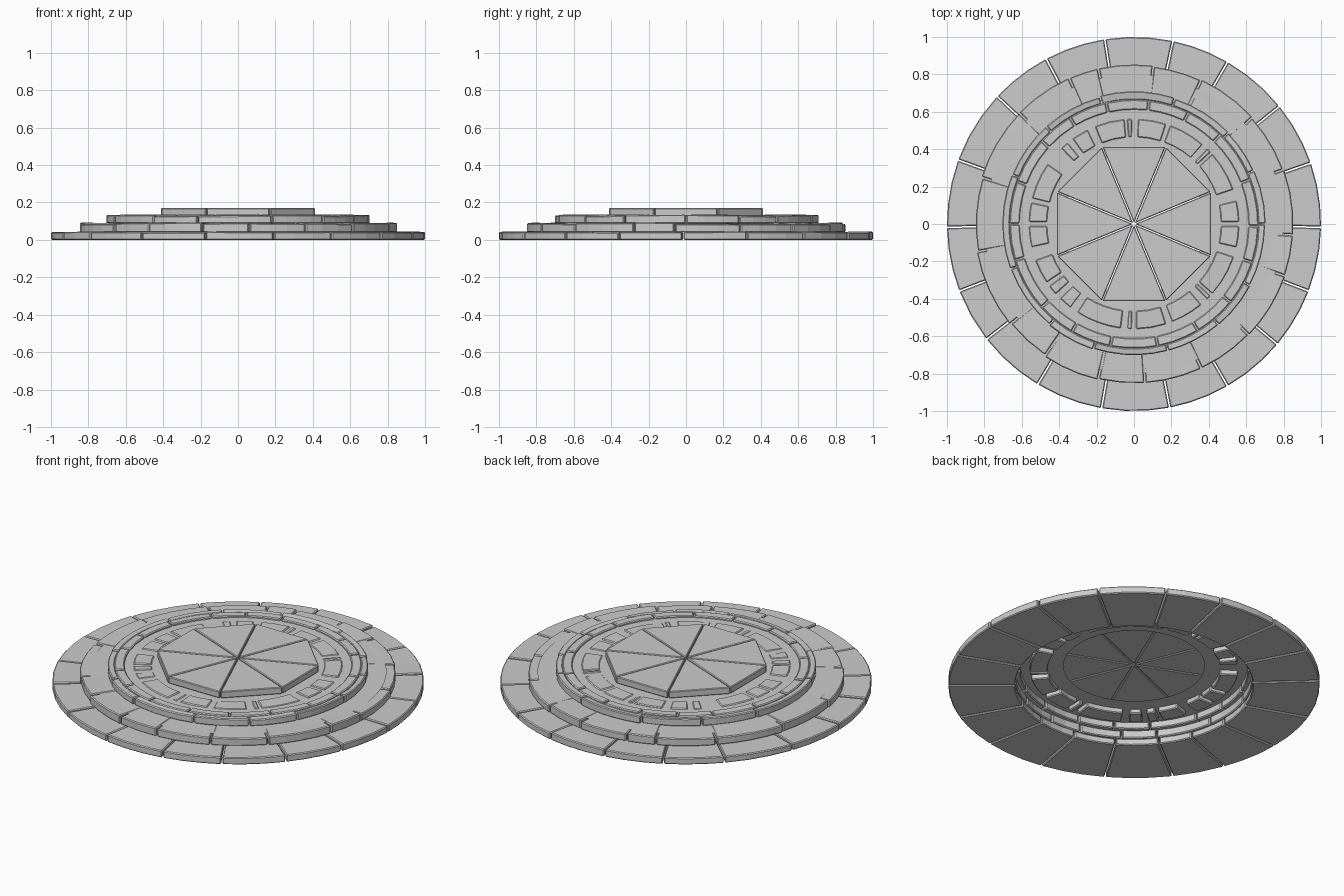
import bpy, bmesh, math, random

random.seed(4)
cube = bpy.data.objects.get("Cube")
if cube:
    bpy.data.objects.remove(cube, do_unlink=True)

stone = bpy.data.materials.new("grey_stone")
stone.use_nodes = True
COLOUR = (0.6, 0.6, 0.6, 1)
stone.diffuse_color = COLOUR
stone.node_tree.nodes["Principled BSDF"].inputs["Base Color"].default_value = COLOUR


def finish(name, bm, bevel=0.0):
    mesh = bpy.data.meshes.new(name)
    bm.to_mesh(mesh)
    bm.free()
    mesh.materials.append(stone)
    obj = bpy.data.objects.new(name, mesh)
    bpy.context.collection.objects.link(obj)
    if bevel:
        mod = obj.modifiers.new("worn_edges", "BEVEL")
        mod.width = bevel
        mod.segments = 1
        mod.limit_method = "ANGLE"
        mod.angle_limit = math.radians(40)
    return obj


def polar(r, a, z):
    return (r * math.cos(a), r * math.sin(a), z)


def add_block(bm, a0, a1, r0, r1, z0, z1, gap, wear):
    """One curved paving block, with constant-width joints and an uneven top."""
    steps = max(1, round((a1 - a0) / 7))
    a0, a1 = math.radians(a0), math.radians(a1)
    tilt_in, tilt_out, tilt_side = (random.uniform(-wear, wear) for _ in range(3))
    rows = []
    for i in range(steps + 1):
        t = i / steps
        row = []
        for r, tilt in ((r0, tilt_in), (r1, tilt_out)):
            g = gap / r
            a = a0 + g + (a1 - a0 - 2 * g) * t
            top = z1 + tilt + tilt_side * (t - 0.5)
            row += [bm.verts.new(polar(r, a, z)) for z in (z0, top)]
        rows.append(row)
    for p, q in zip(rows, rows[1:]):
        # corner order around the section: inner low, inner top, outer top, outer low
        for j, k in ((0, 1), (1, 3), (3, 2), (2, 0)):
            bm.faces.new((p[j], p[k], q[k], q[j]))
    for row in (rows[0], rows[-1]):
        bm.faces.new((row[0], row[1], row[3], row[2]))


def block_ring(name, spans, r0, r1, z0, z1, gap=0.004, wear=0.003,
               shift=0.0, bevel=0.005):
    bm = bmesh.new()
    for a0, a1 in spans:
        outer = r1 - random.uniform(0, shift)
        add_block(bm, a0, a1, r0, outer, z0, z1, gap, wear)
    bmesh.ops.recalc_face_normals(bm, faces=bm.faces)
    return finish(name, bm, bevel)


def between(joints):
    return list(zip(joints, joints[1:] + [joints[0] + 360]))


def mortar_sheet(name, r0, r1, z, sides=72):
    """Flat upward-facing bed between the blocks."""
    bm = bmesh.new()
    rings = [[bm.verts.new(polar(r, math.tau * i / sides, z)) for i in range(sides)]
             for r in (r0, r1)]
    for i in range(sides):
        j = (i + 1) % sides
        bm.faces.new((rings[0][i], rings[1][i], rings[1][j], rings[0][j]))
    return finish(name, bm)


# Joint angles of each course, in degrees
BASE = [-179, -159, -142, -121, -100, -79, -60, -40, -21, -1,
        19, 39, 60, 78, 99, 118, 137, 160]
MIDDLE = [-170, -141, -124, -103, -86, -65, -44, -19, -4,
          20, 42, 65, 83, 103, 114, 136, 163]
UPPER = [-180, -163, -138, -120, -101, -79, -59, -39, -18, -1,
         21, 46, 64, 83, 103, 121, 138, 160]
RIM = [-160, -130, -108, -75, -50, -28, 0, 24, 44, 72, 105, 132, 158]

# Three stepped courses
block_ring("base_course", between(BASE), 0.64, 1.0, 0.0, 0.041, wear=0.003)
block_ring("middle_course", between(MIDDLE), 0.635, 0.855, 0.041, 0.088,
           wear=0.004, shift=0.01)
block_ring("upper_rim_course", between(RIM), 0.665, 0.712, 0.088, 0.13,
           gap=0.003, wear=0.004, shift=0.012)
block_ring("upper_inner_course", between(UPPER), 0.612, 0.665, 0.085, 0.134,
           wear=0.002)

# Paving blocks set around the centre slab
PAVING = [(1, 13), (19, 42), (43, 46), (49, 70), (72, 88), (91, 94), (95, 112),
          (116, 126), (129, 134), (145, 166), (168, 179),
          (-179, -167), (-160, -146), (-144, -138), (-135, -127), (-123, -97),
          (-94, -91), (-89, -72), (-69, -50), (-46, -43), (-42, -18), (-13, -1)]
block_ring("inner_paving", PAVING, 0.465, 0.562, 0.095, 0.128, gap=0.002, wear=0.002)

# Mortar beds
mortar_sheet("middle_mortar", 0.64, 0.80, 0.088)
mortar_sheet("upper_mortar", 0.38, 0.685, 0.123)

# Octagonal centre slab of eight wedges
bm = bmesh.new()
GAP = 0.0025
RADIUS = 0.445
for k in range(8):
    mid = math.radians(45 * k)
    half = math.radians(22.5)
    push = GAP / math.sin(half)
    corners = [(push, mid)]
    for side in (-1, 1):
        corners.append((RADIUS, mid + side * (half - GAP / RADIUS)))
    low, high = ([bm.verts.new(polar(r, a, z)) for r, a in corners] for z in (0.13, 0.17))
    bm.faces.new(high)
    bm.faces.new(low[::-1])
    for i in range(3):
        j = (i + 1) % 3
        bm.faces.new((low[i], low[j], high[j], high[i]))
bmesh.ops.recalc_face_normals(bm, faces=bm.faces)
finish("centre_slab", bm, 0.004)
